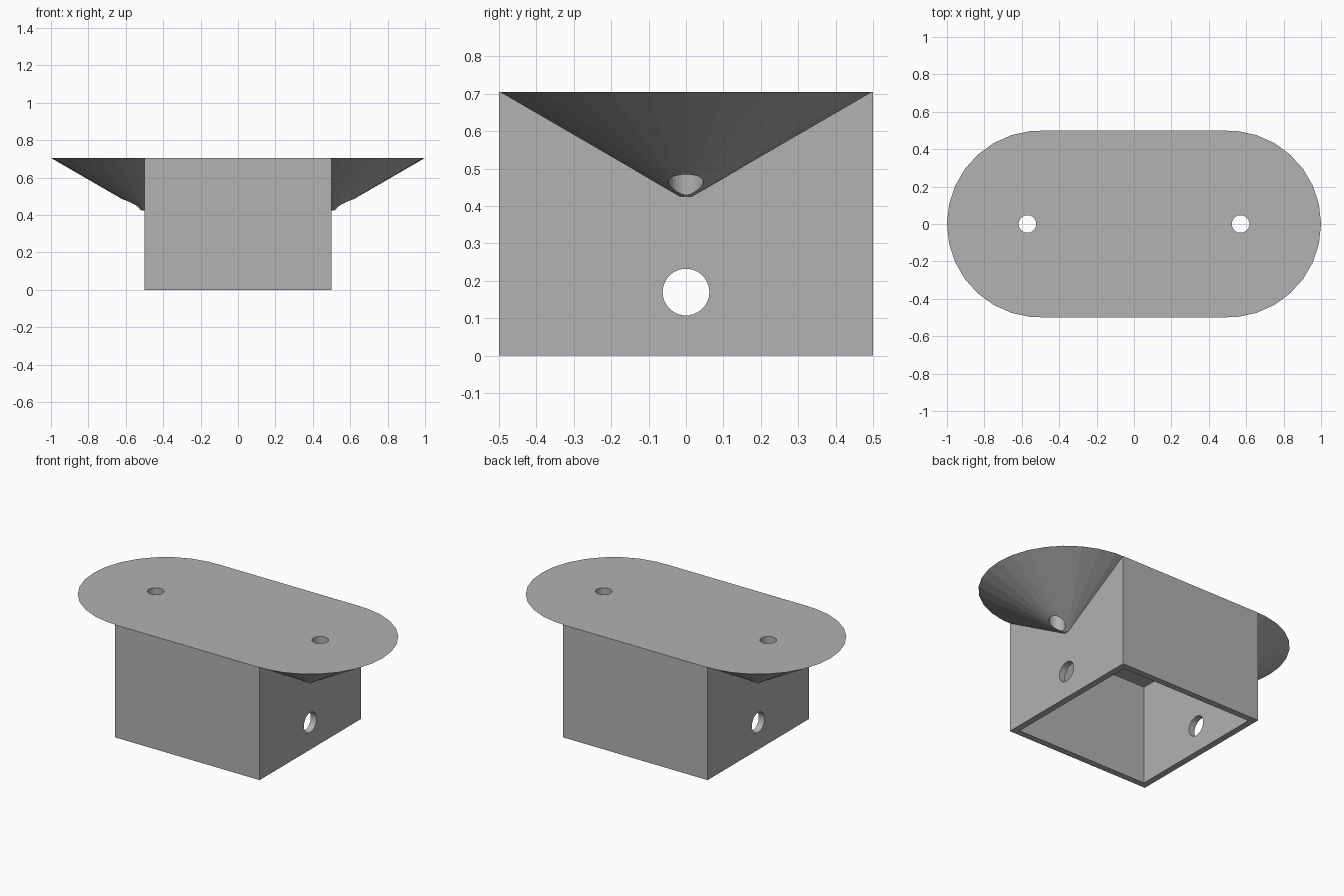
import bpy
from math import pi

cube = bpy.data.objects.get("Cube")
if cube:
    bpy.data.objects.remove(cube, do_unlink=True)

HEIGHT, WALL, CEILING = 0.705, 0.04, 0.626

grey = bpy.data.materials.new("light_grey")
grey.use_nodes = True
grey.diffuse_color = (0.445, 0.445, 0.445, 1)
grey.node_tree.nodes["Principled BSDF"].inputs["Base Color"].default_value = grey.diffuse_color


def block(name, width, bottom, top):
    """Square block centred on the z axis."""
    bpy.ops.mesh.primitive_cube_add(size=1, location=(0, 0, (bottom + top) / 2))
    ob = bpy.context.object
    ob.name = name
    ob.scale = (width, width, top - bottom)
    bpy.ops.object.transform_apply(location=True, rotation=True, scale=True)
    ob.data.materials.append(grey)
    return ob


def rod(name, low_radius, high_radius, depth, location, rotation, sides):
    """Round or tapered solid."""
    bpy.ops.mesh.primitive_cone_add(vertices=sides, radius1=low_radius, radius2=high_radius,
                                    depth=depth, location=location, rotation=rotation)
    ob = bpy.context.object
    ob.name = name
    bpy.ops.object.transform_apply(location=True, rotation=True, scale=True)
    ob.data.materials.append(grey)
    return ob


def combine(target, other, operation):
    """Apply a boolean and discard the tool solid."""
    mod = target.modifiers.new(operation.lower(), "BOOLEAN")
    mod.operation = operation
    mod.solver = "EXACT"
    mod.object = other
    bpy.context.view_layer.objects.active = target
    bpy.ops.object.modifier_apply(modifier=mod.name)
    bpy.data.objects.remove(other, do_unlink=True)


# Square housing with a half-cone ear on each side
housing = block("bracket_housing", 1, 0, HEIGHT)
cone_base = 0.425
for side in (-1, 1):
    ear = rod("ear", 0.015, 0.5, HEIGHT - cone_base,
              (side * 0.5, 0, (HEIGHT + cone_base) / 2), (0, 0, pi / 2), 30)
    combine(housing, ear, "UNION")

# Cavity open at the bottom
combine(housing, block("cavity", 1 - 2 * WALL, -0.2, CEILING), "DIFFERENCE")

# Vertical screw holes through the ears
for side in (-1, 1):
    hole = rod("screw_hole", 0.047, 0.047, 0.6, (side * 0.57, 0, 0.6), (0, 0, pi / 2), 30)
    combine(housing, hole, "DIFFERENCE")

# Cross hole through both side walls
cross = rod("cross_hole", 0.0625, 0.0625, 2.4, (0, 0, 0.17), (0, pi / 2, 0), 30)
combine(housing, cross, "DIFFERENCE")

# One material, flat faces
housing.data.materials.clear()
housing.data.materials.append(grey)
for face in housing.data.polygons:
    face.material_index = 0
    face.use_smooth = False
